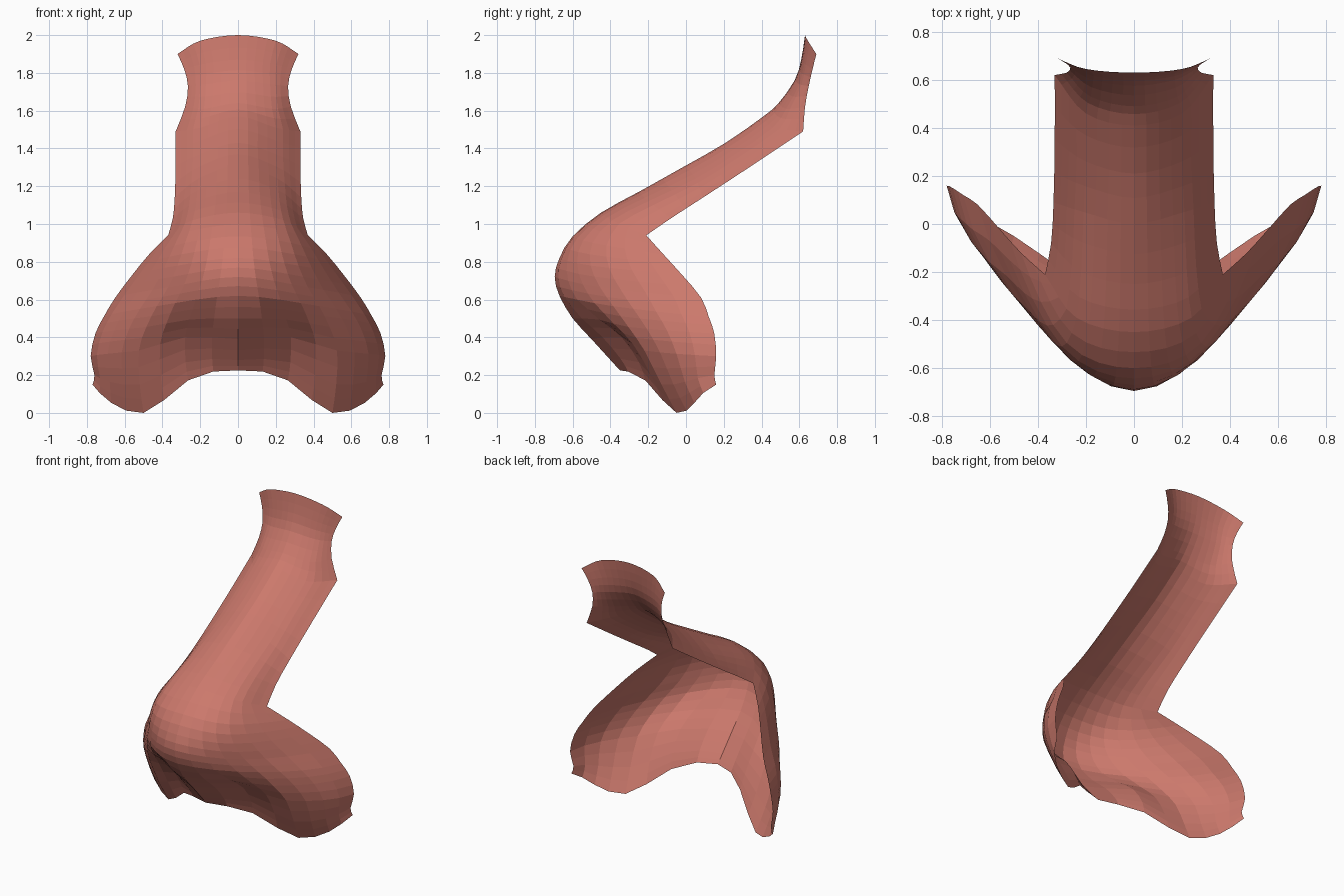
import bpy, bmesh, math
from mathutils import Vector

if "Cube" in bpy.data.objects:
    bpy.data.objects.remove(bpy.data.objects["Cube"])

# Three guide curves running from the top of the bridge to the nostril rim
CENTRE = [(.63, 2.0), (.61, 1.87), (.575, 1.76), (.49, 1.64), (.41, 1.57), (.21, 1.43),
          (0, 1.31), (-.25, 1.17), (-.45, 1.06), (-.60, .935), (-.67, .82), (-.695, .72),
          (-.67, .62), (-.60, .50), (-.50, .39), (-.40, .28), (-.35, .225)]
MIDDLE = [(.20, .645, 1.97), (.17, .625, 1.85), (.17, .60, 1.74), (.18, .53, 1.61),
          (.20, .46, 1.51), (.20, .26, 1.37), (.21, .05, 1.24), (.22, -.20, 1.12),
          (.24, -.39, 1.02), (.28, -.495, .90), (.32, -.505, .78), (.37, -.455, .665),
          (.43, -.385, .565), (.485, -.305, .455), (.525, -.22, .33), (.52, -.13, .15),
          (.50, -.05, 0)]
EDGE = [(.32, .69, 1.90), (.285, .67, 1.82), (.265, .65, 1.73), (.28, .63, 1.62),
        (.33, .62, 1.49), (.33, .35, 1.31), (.335, .09, 1.14), (.345, -.08, 1.03),
        (.37, -.21, .94), (.47, -.12, .84), (.56, -.02, .73), (.65, .08, .61),
        (.71, .12, .51), (.755, .15, .42), (.78, .16, .30), (.76, .15, .20),
        (.77, .16, .15)]
STEPS = 4       # columns per quarter
SUB = 2         # rows between guide points
EDGE_CORNERS = (4, 8)


def spline(p0, p1, p2, p3, t):
    return 0.5 * (2 * p1 + (p2 - p0) * t + (2 * p0 - 5 * p1 + 4 * p2 - p3) * t * t
                  + (3 * p1 - p0 - 3 * p2 + p3) * t ** 3)


def along(points, corners=()):
    """Refine a guide curve, keeping the listed corners sharp."""
    pts = [Vector(p) for p in points]
    out = []
    for i in range(len(pts) - 1):
        a, b = pts[i], pts[i + 1]
        before = pts[i - 1] if i > 0 and i not in corners else 2 * a - b
        after = pts[i + 2] if i + 2 < len(pts) and i + 1 not in corners else 2 * b - a
        out += [spline(before, a, b, after, k / SUB) for k in range(SUB)]
    return out + [pts[-1]]


centre = along([(0, y, z) for y, z in CENTRE])
middle = along(MIDDLE)
edge = along(EDGE, EDGE_CORNERS)


def half_row(i):
    r = i / SUB
    c, m, e = centre[i], middle[i], edge[i]
    mirrored = Vector((-m.x, m.y, m.z))
    # the wings bulge outward below the crease
    bulge = 0.3 * min(1, max(0, (r - 8) / 4))
    beyond = e + (e - m) * 0.8 + Vector((-bulge, bulge, 0))
    # lift toward the rim so the opening forms a flat-topped arch
    lift = 0.055 * max(0, (r - 13) / 3)
    # shallow nostril hollows beside the centre line
    hollow = 0.055 * math.sin(math.pi * max(0, r - 12) / 4)
    push = Vector((0, 0.3 * lift + hollow, lift + 0.3 * hollow))
    pts = []
    for k in range(STEPS):
        t = k / STEPS
        pts.append(spline(mirrored, c, m, e, t) + push * math.sin(math.pi * t) ** 2)
    pts += [spline(c, m, e, beyond, k / STEPS) for k in range(STEPS + 1)]
    return pts


# Nose shell: mirrored rows bridged into an open sheet
bm = bmesh.new()
rows = []
for i in range(len(centre)):
    half = half_row(i)
    full = [Vector((-p.x, p.y, p.z)) for p in half[:0:-1]] + half
    rows.append([bm.verts.new(p) for p in full])
for a, b in zip(rows, rows[1:]):
    for j in range(len(a) - 1):
        bm.faces.new((a[j], b[j], b[j + 1], a[j + 1]))
bm.normal_update()

mesh = bpy.data.meshes.new("nose_shell")
bm.to_mesh(mesh)
bm.free()
skin = bpy.data.materials.new("skin_pink")
skin.diffuse_color = (0.60, 0.19, 0.15, 1)
skin.use_nodes = True
skin.node_tree.nodes["Principled BSDF"].inputs["Base Color"].default_value = skin.diffuse_color
mesh.materials.append(skin)
nose = bpy.data.objects.new("nose_shell", mesh)
bpy.context.collection.objects.link(nose)
